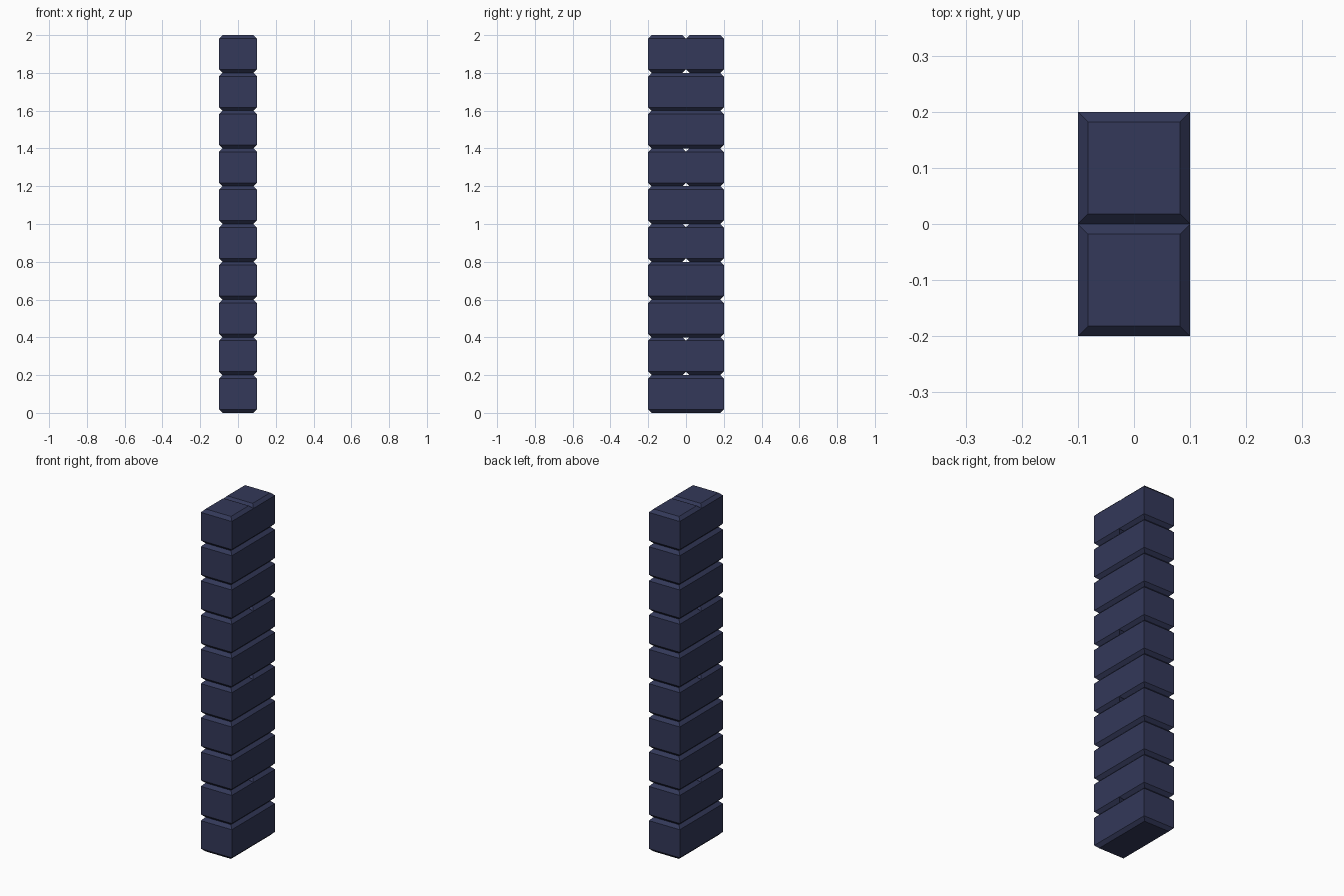
import bpy, bmesh

if "Cube" in bpy.data.objects:
    bpy.data.objects.remove(bpy.data.objects["Cube"])

W, H, C = 0.2, 0.2, 0.018   # brick width, course height, chamfer

mat = bpy.data.materials.new("dark_blue_brick")
mat.diffuse_color = (0.033, 0.04, 0.1, 1)
mat.use_nodes = True
mat.node_tree.nodes["Principled BSDF"].inputs["Base Color"].default_value = mat.diffuse_color


def brick(name, y, length, z):
    """Box with only its top and bottom rims chamfered; upright corners stay sharp."""
    bm = bmesh.new()
    rings = []
    for inset, h in ((C, 0), (0, C), (0, H - C), (C, H)):
        a, b = W / 2 - inset, length / 2 - inset
        rings.append([bm.verts.new((sx * a, sy * b, h))
                      for sx, sy in ((-1, -1), (1, -1), (1, 1), (-1, 1))])
    for lo, hi in zip(rings, rings[1:]):
        for i in range(4):
            j = (i + 1) % 4
            bm.faces.new((lo[i], lo[j], hi[j], hi[i]))
    bm.faces.new(rings[0][::-1])
    bm.faces.new(rings[-1])
    mesh = bpy.data.meshes.new(name)
    bm.to_mesh(mesh)
    bm.free()
    mesh.materials.append(mat)
    obj = bpy.data.objects.new(name, mesh)
    obj.location = (0, y, z)
    bpy.context.collection.objects.link(obj)


# Ten courses: some are one long brick, others two half bricks
split_courses = {1, 4, 6, 9}
for n in range(10):
    if n in split_courses:
        brick(f"half_brick_front_{n}", -0.1, 0.2, n * H)
        brick(f"half_brick_back_{n}", 0.1, 0.2, n * H)
    else:
        brick(f"long_brick_{n}", 0, 0.4, n * H)
